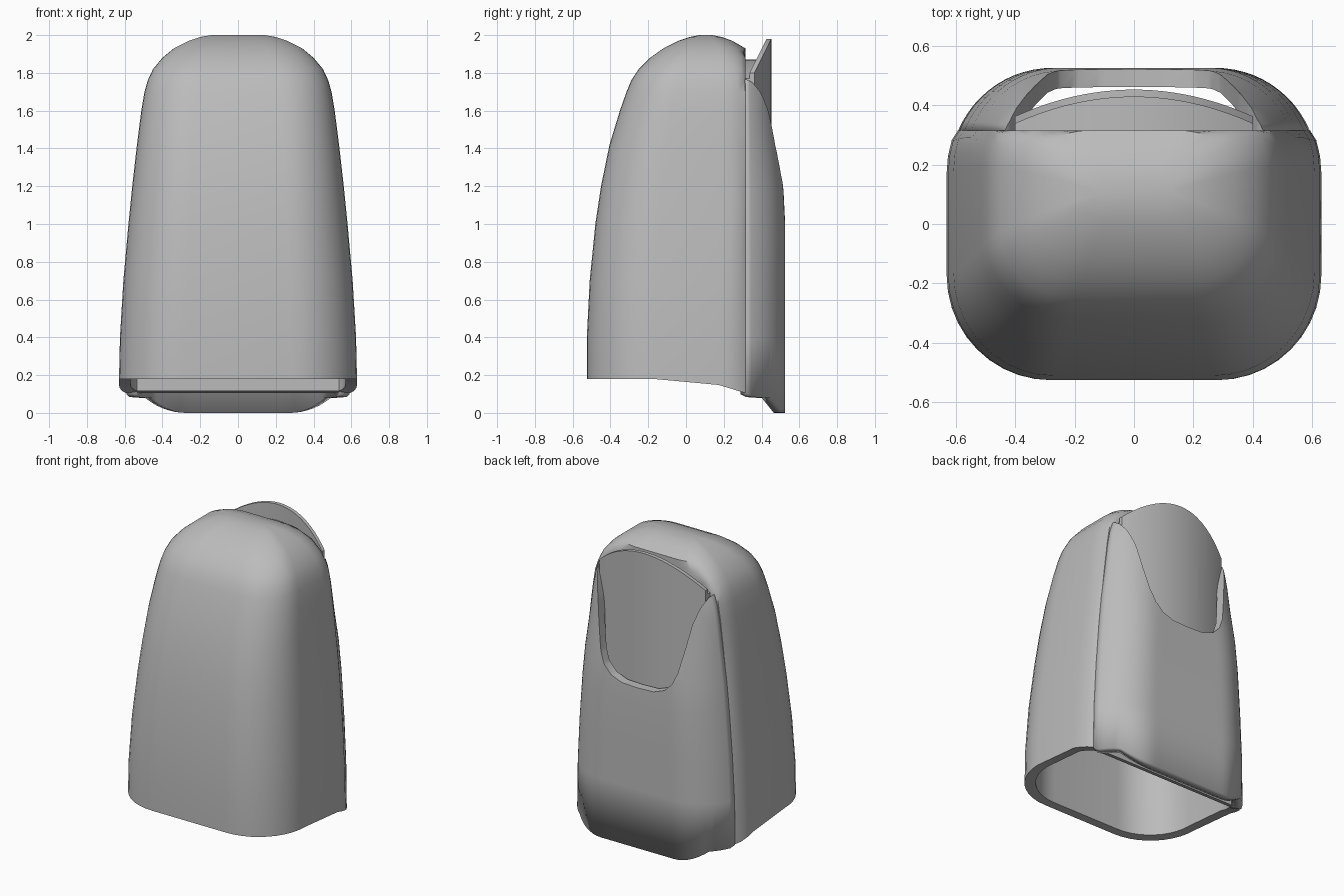
import bpy, bmesh, math

if "Cube" in bpy.data.objects:
    bpy.data.objects.remove(bpy.data.objects["Cube"])

grey = bpy.data.materials.new("plain grey")
grey.use_nodes = True
grey.diffuse_color = (0.5, 0.5, 0.5, 1)
grey.node_tree.nodes["Principled BSDF"].inputs["Base Color"].default_value = (0.5, 0.5, 0.5, 1)

SPLIT = 0.315   # plane between the front shell and the back panel
# height, half width, front y, back y
PROFILE = [(0.18, .63, -.525, .525), (0.4, .625, -.525, .525), (0.7, .607, -.51, .525),
           (1.0, .58, -.48, .525), (1.2, .56, -.45, .515), (1.42, .535, -.405, .487),
           (1.6, .512, -.35, .47), (1.7, .495, -.315, .455), (1.76, .478, -.29, .44),
           (1.82, .45, -.25, .415), (1.88, .4, -.19, .37), (1.93, .34, -.12, .315),
           (1.97, .26, -.04, .245), (1.99, .2, .02, .19), (2.0, .14, .07, .14)]


def section(w, f, b, n=10):
    """Closed rounded rectangle, counter-clockwise seen from above."""
    cy, h = (f + b) / 2, (b - f) / 2
    rx, ry = w * 0.555, h * 0.67
    pts = []
    for k, (sx, sy) in enumerate([(1, 1), (-1, 1), (-1, -1), (1, -1)]):
        for i in range(n + 1):
            a = math.pi / 2 * (k + i / n)
            pts.append((sx * (w - rx) + rx * math.cos(a), cy + sy * (h - ry) + ry * math.sin(a)))
    return pts


def ramp(v, stops):
    """Straight-line interpolation through (position, value) stops."""
    if v <= stops[0][0]:
        return stops[0][1]
    for (a, p), (b, q) in zip(stops, stops[1:]):
        if v <= b:
            return p + (q - p) * (v - a) / (b - a)
    return stops[-1][1]


def finish(bm, name, angle=35):
    bmesh.ops.remove_doubles(bm, verts=bm.verts, dist=0.0005)
    bmesh.ops.recalc_face_normals(bm, faces=bm.faces)
    me = bpy.data.meshes.new(name)
    bm.to_mesh(me)
    bm.free()
    ob = bpy.data.objects.new(name, me)
    bpy.context.collection.objects.link(ob)
    me.materials.append(grey)
    bpy.ops.object.select_all(action='DESELECT')
    bpy.context.view_layer.objects.active = ob
    ob.select_set(True)
    bpy.ops.object.shade_smooth_by_angle(angle=math.radians(angle))
    return ob


def skin(bm, rings, closed=True):
    rows = [[bm.verts.new(p) for p in r] for r in rings]
    for lo, hi in zip(rows, rows[1:]):
        n = len(lo)
        for i in range(n if closed else n - 1):
            j = (i + 1) % n
            bm.faces.new((lo[i], lo[j], hi[j], hi[i]))
    return rows


# Front shell: outer skin, sloping rim and inner cavity in one loft
def rim(y):
    return ramp(y, [(0, .18), (.15, .155), (SPLIT, .105)])

outer, inner = [], []
for i, (z, w, f, b) in enumerate(PROFILE):
    o = [(x, min(y, SPLIT)) for x, y in section(w, f, b)]
    c = [(x, min(y, SPLIT - .04)) for x, y in section(w - .06, f + .06, b - .06)] if z < 1.95 else None
    outer.append([(x, y, z if i else rim(y)) for x, y in o])
    if c:
        inner.append([(x, y, z * .98 if i else rim(y)) for x, y in c])
bm = bmesh.new()
rows = skin(bm, inner[::-1] + outer)
bm.faces.new(rows[0])
bm.faces.new(rows[-1])
finish(bm, "front_shell")


# Back panel: open skin behind the split, thickened inwards
def hem(y):
    return ramp(y, [(SPLIT, .1), (.34, .085), (.45, .078), (.525, 0)])

rings = []
for i, (z, w, f, b) in enumerate(PROFILE[:10]):
    arc = section(w * .985, f, b, 20)[:42]
    k = next(j for j, p in enumerate(arc) if p[1] > SPLIT)
    (xa, ya), (xb, yb) = arc[k - 1], arc[k]
    edge = xa + (xb - xa) * (SPLIT - ya) / (yb - ya)
    line = [(edge, SPLIT)] + [p for p in arc if p[1] > SPLIT] + [(-edge, SPLIT)]
    # resample every level to the same number of points
    length = [0]
    for p, q in zip(line, line[1:]):
        length.append(length[-1] + math.dist(p, q))
    xs = list(zip(length, [p[0] for p in line]))
    ys = list(zip(length, [p[1] for p in line]))
    even = [(ramp(length[-1] * s / 40, xs), ramp(length[-1] * s / 40, ys)) for s in range(41)]
    rings.append([(x, y, z if i else hem(y)) for x, y in even])
bm = bmesh.new()
skin(bm, rings, closed=False)
panel = finish(bm, "back_panel")
if sum(p.normal.y for p in panel.data.polygons) < 0:
    panel.data.flip_normals()
thick = panel.modifiers.new("thickness", 'SOLIDIFY')
thick.thickness = 0.06
thick.offset = -1

# Nail opening: U-shaped cutter pushed through the panel
half = [(0, 1.09), (.12, 1.095), (.2, 1.125), (.255, 1.18), (.29, 1.26),
        (.325, 1.42), (.355, 1.58), (.385, 1.68), (.415, 1.75), (.47, 1.8), (.47, 1.95)]
outline = half + [(-x, z) for x, z in half[:0:-1]]
bm = bmesh.new()
rows = skin(bm, [[(x, y, z) for x, z in outline] for y in (.2, .7)])
bm.faces.new(rows[0])
bm.faces.new(rows[1])
cutter = finish(bm, "nail_opening_cutter")
cutter.hide_render = True
cutter.hide_set(True)
cut = panel.modifiers.new("nail opening", 'BOOLEAN')
cut.object = cutter
cut.solver = 'EXACT'


# Nail and nail bed: curved plates between two arcs
def arched_plate(name, width, back, front, top, bottom):
    rings = []
    for i in range(25):
        u = i / 12 - 1
        x = width * u
        t = top(u)
        rings.append([(x, back(u), bottom), (x, back(u), t), (x, front(u), t), (x, front(u), bottom)])
    bm = bmesh.new()
    rows = skin(bm, rings)
    bm.faces.new(rows[0])
    bm.faces.new(rows[-1])
    return finish(bm, name)

def nail_y(u):
    return .452 - .09 * u * u

arched_plate("nail", .4, nail_y, lambda u: nail_y(u) - .025,
             lambda u: 1.98 - .18 * u * u, 1.02)
arched_plate("nail_bed", .4, lambda u: nail_y(u) - .02, lambda u: SPLIT - .01,
             lambda u: 1.87 - .1 * u * u, 1.02)
